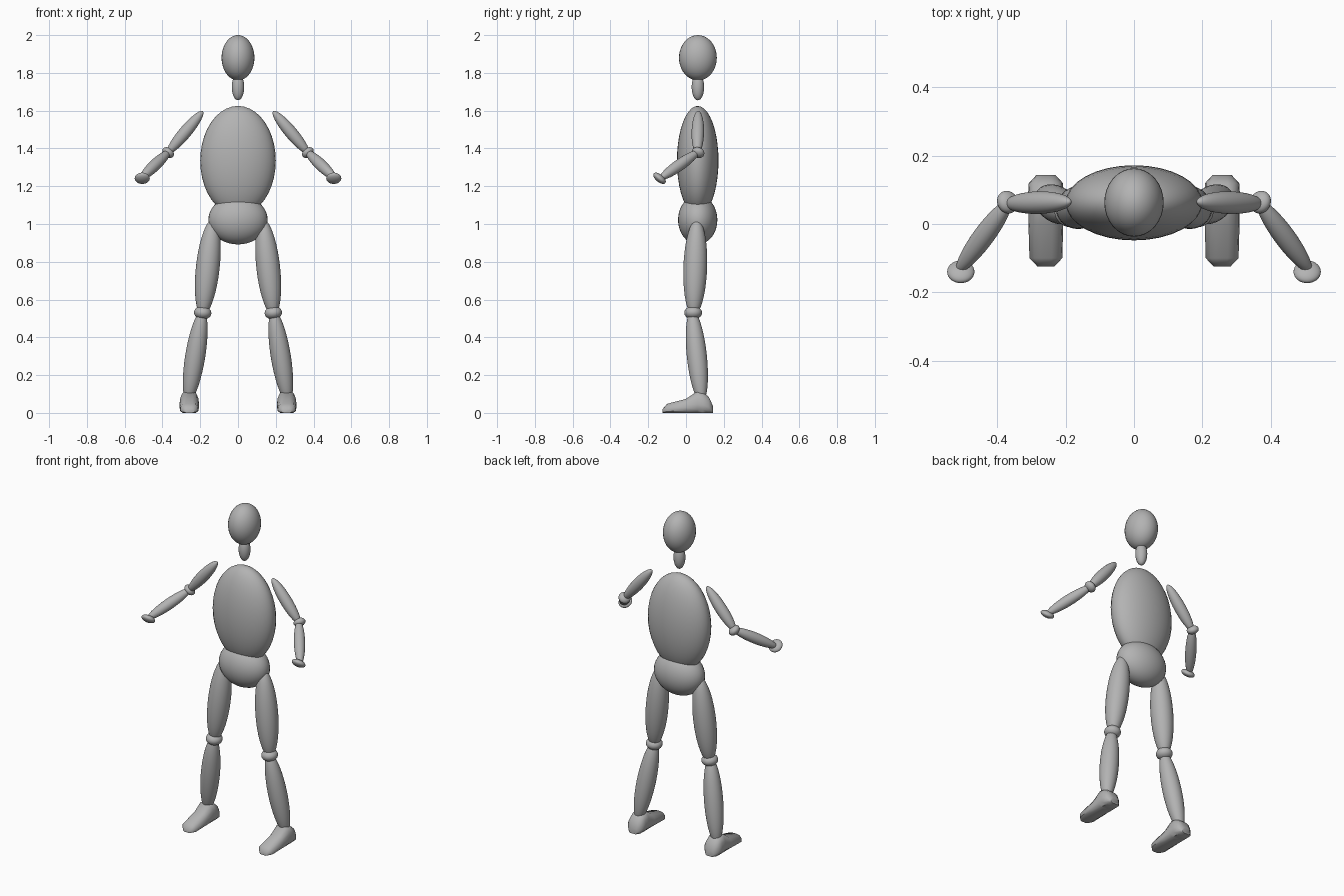
import bpy, bmesh, math
from mathutils import Vector

if "Cube" in bpy.data.objects:
    bpy.data.objects.remove(bpy.data.objects["Cube"])

grey = bpy.data.materials.new("plain grey")
grey.diffuse_color = (0.45, 0.45, 0.45, 1)
grey.use_nodes = True
grey.node_tree.nodes["Principled BSDF"].inputs["Base Color"].default_value = grey.diffuse_color


def smooth(ob, angle):
    bpy.ops.object.select_all(action='DESELECT')
    ob.select_set(True)
    bpy.context.view_layer.objects.active = ob
    bpy.ops.object.shade_smooth_by_angle(angle=math.radians(angle))


def ellipsoid(name, center, radii, axis=(0, 0, 1)):
    """Ellipsoid whose local z follows axis."""
    bpy.ops.mesh.primitive_uv_sphere_add(segments=32, ring_count=20, radius=1)
    ob = bpy.context.object
    ob.name = name
    ob.scale = radii
    ob.location = center
    ob.rotation_euler = Vector(axis).to_track_quat('Z', 'Y').to_euler()
    ob.data.materials.append(grey)
    smooth(ob, 60)
    return ob


def limb(name, a, b, r):
    """Spindle running from tip a to tip b."""
    a, b = Vector(a), Vector(b)
    return ellipsoid(name, (a + b) / 2, (r, r, (b - a).length / 2), b - a)


def foot(name, x):
    """Loft of flat-bottomed sections from heel to toe: y, half width, height."""
    rings = [(0.143, 0.028, 0.037), (0.12, 0.05, 0.085), (0.09, 0.052, 0.108),
             (0.06, 0.052, 0.115), (0.0, 0.051, 0.074), (-0.1, 0.048, 0.048),
             (-0.124, 0.025, 0.02)]
    half = [(0.65, 0), (0.95, 0.16), (1, 0.38), (0.93, 0.66), (0.72, 0.9), (0.35, 1)]
    section = half + [(-u, v) for u, v in reversed(half)]
    bm = bmesh.new()
    loops = [[bm.verts.new((x + u * w, y, v * h)) for u, v in section]
             for y, w, h in rings]
    n = len(section)
    for p, q in zip(loops, loops[1:]):
        for i in range(n):
            bm.faces.new((p[i], p[(i + 1) % n], q[(i + 1) % n], q[i]))
    bm.faces.new(loops[0])
    bm.faces.new(loops[-1])
    bmesh.ops.recalc_face_normals(bm, faces=bm.faces)
    me = bpy.data.meshes.new(name)
    bm.to_mesh(me)
    bm.free()
    me.materials.append(grey)
    ob = bpy.data.objects.new(name, me)
    bpy.context.collection.objects.link(ob)
    smooth(ob, 45)


# Head and body
ellipsoid("head", (0, 0.063, 1.88), (0.087, 0.1, 0.12))
ellipsoid("neck", (0, 0.063, 1.725), (0.033, 0.033, 0.07))
ellipsoid("torso", (0, 0.062, 1.335), (0.2, 0.11, 0.29))
ellipsoid("pelvis", (0, 0.062, 1.022), (0.157, 0.104, 0.13))

# Arms and legs on both sides
for side, s in (("left", 1), ("right", -1)):
    limb(side + "_upper_arm", (s * 0.186, 0.065, 1.597), (s * 0.375, 0.06, 1.372), 0.033)
    ellipsoid(side + "_elbow", (s * 0.37, 0.064, 1.378), (0.034, 0.034, 0.024),
              (s * 0.6, -0.3, -0.75))
    limb(side + "_forearm", (s * 0.362, 0.07, 1.386), (s * 0.517, -0.14, 1.238), 0.031)
    ellipsoid(side + "_hand", (s * 0.507, -0.14, 1.242), (0.04, 0.04, 0.02),
              (0, -0.64, -0.76))
    limb(side + "_thigh", (s * 0.132, 0.058, 1.025), (s * 0.188, 0.04, 0.515), 0.063)
    ellipsoid(side + "_knee", (s * 0.187, 0.038, 0.53), (0.047, 0.046, 0.035),
              (s * 0.1, 0, -1))
    limb(side + "_shin", (s * 0.187, 0.032, 0.545), (s * 0.266, 0.083, 0.055), 0.053)
    foot(side + "_foot", s * 0.258)
